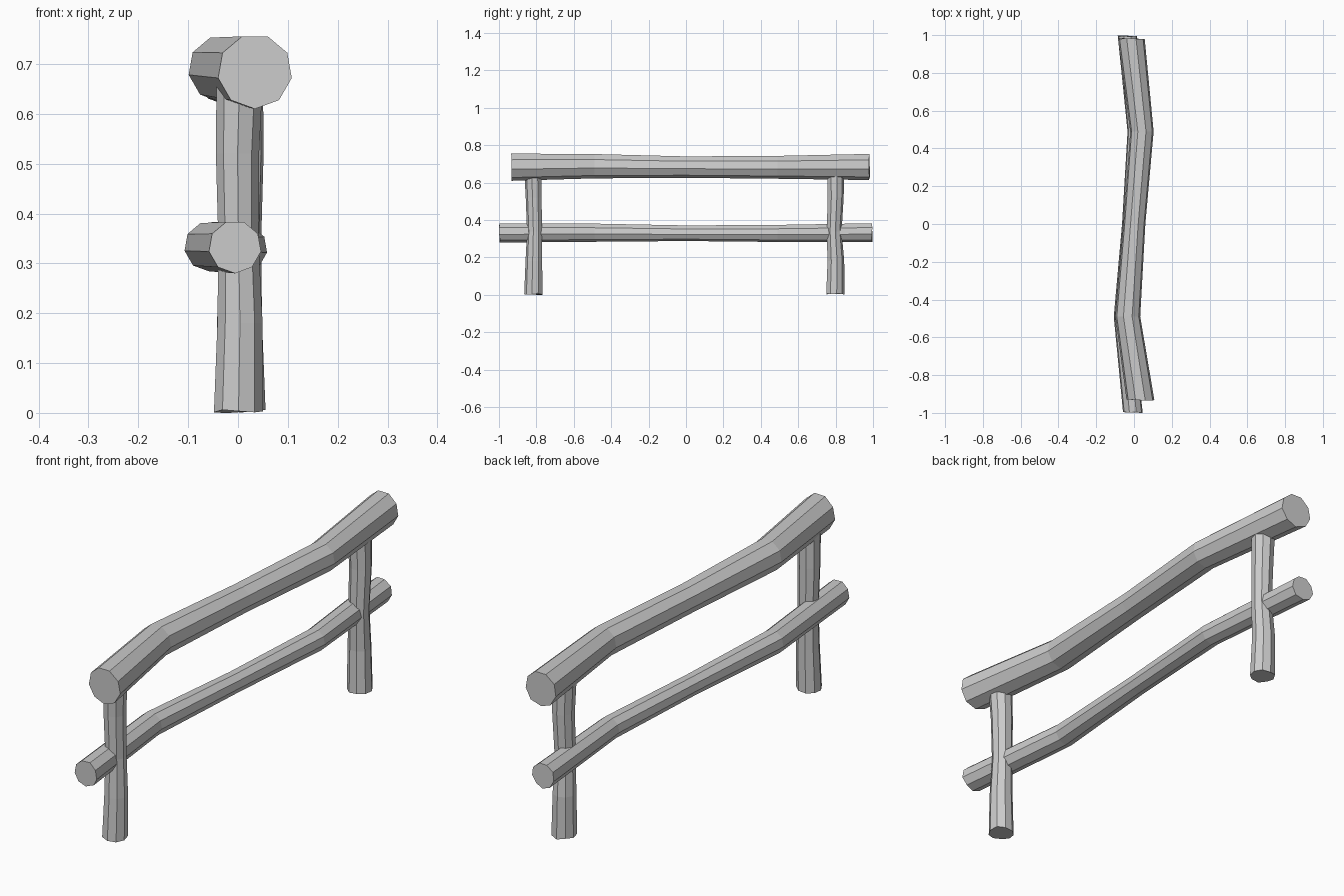
import bpy, bmesh, math, random
from mathutils import Vector

if "Cube" in bpy.data.objects:
    bpy.data.objects.remove(bpy.data.objects["Cube"])

random.seed(4)
SIDES = 9


def log(name, rings, axis, phase=-90, jitter=0.008):
    """Bent, flat-faced log; rings = (centre, radius) along axis 'Y' or 'Z'."""
    bm = bmesh.new()
    loops = []
    last = len(rings) - 1
    for k, (centre, radius) in enumerate(rings):
        loop = []
        for i in range(SIDES):
            a = math.radians(phase + 360 * i / SIDES)
            u, v = radius * math.cos(a), radius * math.sin(a)
            # rough-cut ends: push rim points inward a little
            cut = random.uniform(0, jitter) * ((k == 0) - (k == last))
            offset = (u, cut, v) if axis == 'Y' else (u, v, cut)
            loop.append(bm.verts.new(Vector(centre) + Vector(offset)))
        loops.append(loop)
    for a, b in zip(loops, loops[1:]):
        for i in range(SIDES):
            j = (i + 1) % SIDES
            bm.faces.new((a[i], a[j], b[j], b[i]))
    bm.faces.new(loops[0])
    bm.faces.new(loops[-1])
    bmesh.ops.recalc_face_normals(bm, faces=bm.faces)
    mesh = bpy.data.meshes.new(name)
    bm.to_mesh(mesh)
    bm.free()
    obj = bpy.data.objects.new(name, mesh)
    bpy.context.collection.objects.link(obj)
    return obj


# Thick top rail
log("top_rail", [
    ((0.034, -0.935, 0.685), 0.075),
    ((-0.033, -0.49, 0.690), 0.067),
    ((0.002, 0.0, 0.685), 0.059),
    ((0.042, 0.49, 0.684), 0.063),
    ((-0.014, 0.985, 0.686), 0.072)], 'Y')

# Thinner lower rail
log("lower_rail", [
    ((-0.006, -1.0, 0.333), 0.053),
    ((-0.058, -0.49, 0.334), 0.050),
    ((-0.021, 0.0, 0.331), 0.043),
    ((0.012, 0.49, 0.330), 0.047),
    ((-0.035, 1.0, 0.334), 0.052)], 'Y')

# Two upright posts with a slight waist and wobble
for name, y, s in (("front_post", -0.815, 1), ("back_post", 0.797, -1)):
    x = 0.001 if s > 0 else 0.006
    log(name, [
        ((x, y, 0.0), 0.050),
        ((x + 0.003 * s, y + 0.003, 0.18), 0.046),
        ((x, y + 0.006 * s, 0.34), 0.041),
        ((x - 0.002 * s, y + 0.002, 0.52), 0.044),
        ((x + 0.002 * s, y - 0.002 * s, 0.66), 0.047)], 'Z', phase=-90 * s)
